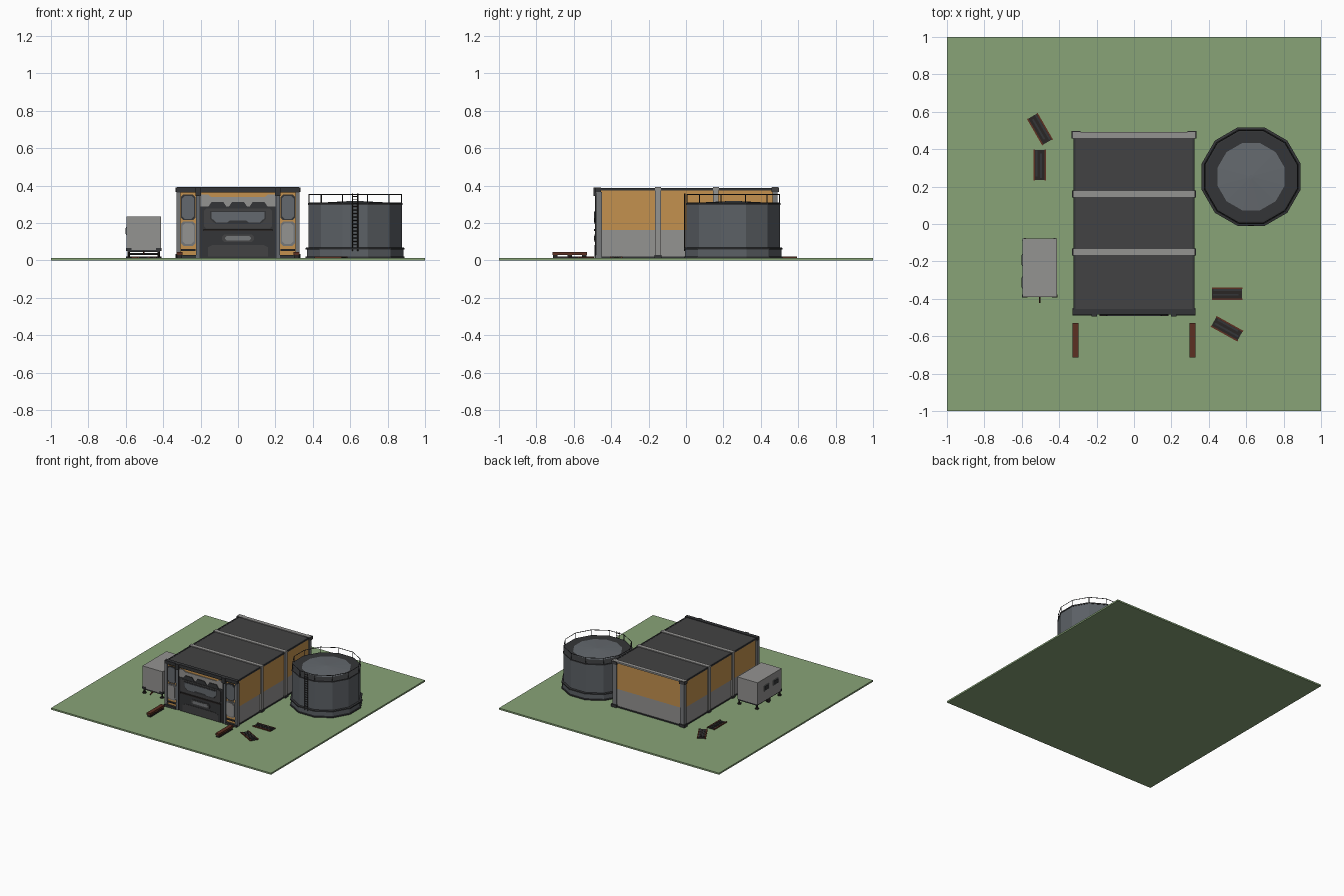
import bpy, bmesh, math, random
from mathutils import Vector, Matrix

if "Cube" in bpy.data.objects:
    bpy.data.objects.remove(bpy.data.objects["Cube"])

random.seed(4)
G = 0.013  # top of the ground slab


def material(name, r, g, b):
    m = bpy.data.materials.new(name)
    lin = [((c / 255 + 0.055) / 1.055) ** 2.4 for c in (r, g, b)]
    m.diffuse_color = (*lin, 1)
    m.use_nodes = True
    m.node_tree.nodes["Principled BSDF"].inputs["Base Color"].default_value = m.diffuse_color
    return m


GREEN = material("grass green", 136, 164, 119)
ORANGE = material("ochre orange", 196, 145, 78)
LIGHT = material("light grey", 148, 147, 145)
ROOF = material("roof charcoal", 66, 66, 67)
FRAME = material("dark frame", 52, 53, 55)
STEEL = material("steel grey", 100, 105, 110)
TANK = material("tank grey", 92, 97, 102)
MID = material("mid grey", 118, 120, 122)
RUST = material("rust brown", 92, 48, 34)
BLACK = material("sooty black", 42, 38, 37)


def finish(name, bm, mat, matrix=None):
    bmesh.ops.recalc_face_normals(bm, faces=bm.faces)
    me = bpy.data.meshes.new(name)
    bm.to_mesh(me)
    bm.free()
    me.materials.append(mat)
    ob = bpy.data.objects.new(name, me)
    bpy.context.collection.objects.link(ob)
    if matrix:
        ob.matrix_world = matrix
    return ob


def box(name, x, y, z, mat, matrix=None):
    """Box from (min, max) ranges."""
    bm = bmesh.new()
    c = Vector([(a[0] + a[1]) / 2 for a in (x, y, z)])
    s = [abs(a[1] - a[0]) for a in (x, y, z)]
    bmesh.ops.create_cube(bm, size=1, matrix=Matrix.Translation(c) @ Matrix.Diagonal((*s, 1)))
    return finish(name, bm, mat, matrix)


def plate(name, pts, y0, y1, mat):
    """Outline in x/z extruded along y."""
    bm = bmesh.new()
    f = bm.faces.new([bm.verts.new((x, y0, z)) for x, z in pts])
    r = bmesh.ops.extrude_face_region(bm, geom=[f])
    vs = [v for v in r["geom"] if isinstance(v, bmesh.types.BMVert)]
    bmesh.ops.translate(bm, verts=vs, vec=(0, y1 - y0, 0))
    return finish(name, bm, mat)


def chamfered(x0, x1, z0, z1, c):
    return [(x0 + c, z0), (x1 - c, z0), (x1, z0 + c), (x1, z1 - c),
            (x1 - c, z1), (x0 + c, z1), (x0, z1 - c), (x0, z0 + c)]


def rod(name, p, q, r, mat, sides=6):
    p, q = Vector(p), Vector(q)
    d = q - p
    m = Matrix.Translation((p + q) / 2) @ d.to_track_quat('Z', 'Y').to_matrix().to_4x4()
    bm = bmesh.new()
    bmesh.ops.create_cone(bm, cap_ends=True, segments=sides, radius1=r, radius2=r,
                          depth=d.length, matrix=m)
    return finish(name, bm, mat)


# Ground slab
box("ground_slab", (-1, 1), (-1, 1), (0, G), GREEN)

# Hall body: grey plinth, orange walls, dark roof
box("lower_walls", (-.316, .316), (-.465, .48), (G, .165), LIGHT)
box("upper_walls", (-.318, .318), (-.467, .482), (.163, .38), ORANGE)
box("roof", (-.321, .321), (-.472, .485), (.376, .385), ROOF)
for s in (-1, 1):
    box("wall_base_strip", (s * .31, s * .32), (-.465, .48), (G, .022), FRAME)
    for y in (-.15, .16):
        box("side_rib", (s * .30, s * .327), (y - .015, y + .015), (G, .39), LIGHT)
        box("rib_foot", (s * .30, s * .332), (y - .019, y + .019), (G, .03), FRAME)
    box("back_corner_post", (s * .29, s * .327), (.463, .49), (G, .385), MID)
    box("back_corner_cap", (s * .285, s * .334), (.458, .498), (.365, .39), ROOF)
    box("back_corner_foot", (s * .285, s * .334), (.458, .498), (G, .035), FRAME)
    box("roof_edge_trim", (s * .312, s * .323), (-.472, .485), (.374, .387), FRAME)
for y in (-.15, .16, .475):
    box("roof_band", (-.327, .327), (y - .016, y + .016), (.378, .391), LIGHT)
box("back_base_strip", (-.3, .3), (.475, .486), (G, .022), FRAME)

# Front facade: roof beam, pillars and their panels
box("front_beam", (-.329, .329), (-.485, -.455), (.363, .39), FRAME)
for s in (-1, 1):
    box("front_corner_post", (s * .308, s * .329), (-.482, -.45), (G, .365), MID)
    box("front_inner_post", (s * .2, s * .225), (-.484, -.46), (G, .365), STEEL)
    box("inner_post_trim", (s * .2, s * .206), (-.487, -.46), (G, .365), FRAME)
    box("inner_post_head", (s * .197, s * .226), (-.494, -.46), (.345, .39), FRAME)
    box("pillar_backing", (s * .22, s * .312), (-.472, -.46), (G, .365), ORANGE)
    x0, x1 = sorted((s * .227, s * .306))
    plate("upper_pillar_frame", chamfered(x0, x1, .215, .352, .014), -.479, -.465, FRAME)
    plate("upper_pillar_panel", chamfered(x0 + .007, x1 - .007, .222, .345, .014), -.482, -.47, STEEL)
    plate("lower_pillar_frame", chamfered(x0, x1, .078, .208, .014), -.480, -.465, MID)
    plate("lower_pillar_panel", chamfered(x0 + .009, x1 - .009, .088, .199, .014), -.485, -.47, LIGHT)
    box("pillar_sill", (x0, x1), (-.482, -.465), (.05, .06), FRAME)
    box("pillar_foot", (s * .225, s * .329), (-.49, -.46), (G, .03), FRAME)

# Scalloped fascia above the door
box("fascia_orange", (-.2, .2), (-.473, -.46), (.28, .365), ORANGE)
fascia = [(-.2, .275), (.2, .275), (.2, .352), (.16, .352), (.145, .34), (-.145, .34), (-.16, .352), (-.2, .352)]
plate("fascia_panel", fascia, -.479, -.465, LIGHT)
for x in (-.11, 0, .11):
    plate("fascia_scallop", [(x - .05, .285), (x + .05, .285), (x + .032, .312), (x - .032, .312)],
          -.484, -.47, FRAME)

# Rolling door
box("door_frame", (-.2, .2), (-.482, -.46), (G, .287), FRAME)
plate("door_upper_leaf", chamfered(-.182, .182, .17, .277, .012), -.486, -.47, ROOF)
plate("door_window_frame", [(-.15, .222), (-.12, .195), (.12, .195), (.15, .222), (.15, .265), (-.15, .265)],
      -.489, -.48, FRAME)
win = [(-.142, .226), (-.115, .202), (-.06, .202), (-.045, .212), (.045, .212), (.06, .202),
       (.115, .202), (.142, .226), (.142, .258), (-.142, .258)]
plate("door_window_plate", win, -.491, -.48, STEEL)
box("door_lower_leaf", (-.184, .184), (-.487, -.47), (.014, .163), FRAME)
box("door_split_lip", (-.184, .184), (-.491, -.47), (.158, .168), BLACK)
plate("door_handle_frame", chamfered(-.085, .085, .097, .138, .012), -.490, -.48, ROOF)
plate("door_handle_slot", chamfered(-.07, .07, .106, .13, .009), -.492, -.48, MID)
plate("door_bottom_panel", [(-.16, .02), (.16, .02), (.16, .07), (.135, .083), (-.135, .083), (-.16, .07)],
      -.490, -.48, ROOF)

# Storage tank: twelve-sided, flats facing the axes
CX, CY = .626, .253


def corner(apothem, k, z):
    r, a = apothem / math.cos(math.pi / 12), math.pi / 12 + k * math.pi / 6
    return (CX + r * math.cos(a), CY + r * math.sin(a), z)


def lathe(name, profile, mat):
    bm = bmesh.new()
    rings = [[bm.verts.new(corner(a, k, z)) for k in range(12)] for a, z in profile]
    for lo, hi in zip(rings, rings[1:]):
        for k in range(12):
            bm.faces.new((lo[k], lo[(k + 1) % 12], hi[(k + 1) % 12], hi[k]))
    bm.faces.new(rings[0])
    bm.faces.new(rings[-1])
    return finish(name, bm, mat)


lathe("tank_wall", [(.25, G), (.25, .305), (.236, .305)], TANK)
lathe("tank_roof", [(.236, .3), (.236, .306), (.01, .318)], STEEL)
lathe("tank_base", [(.258, G), (.258, .06)], TANK)
lathe("tank_base_lip", [(.264, .058), (.264, .067), (.25, .07)], FRAME)
lathe("tank_foot", [(.264, G), (.264, .02), (.258, .022)], FRAME)
lathe("tank_top_rim", [(.253, .297), (.253, .307), (.238, .309)], FRAME)
for k in range(12):
    rod("rail_post", corner(.247, k, .3), corner(.247, k, .354), .0028, FRAME, 4)
    rod("rail_top", corner(.247, k, .353), corner(.247, k + 1, .353), .0028, FRAME, 4)

# Ladder on the tank front
for s in (-1, 1):
    rod("ladder_stile", (CX + s * .014, -.007, .05), (CX + s * .014, -.007, .357), .003, BLACK, 4)
for i in range(16):
    z = .065 + i * .0185
    rod("ladder_rung", (CX - .014, -.007, z), (CX + .014, -.007, z), .0025, BLACK, 4)

# Trailer container
X0, X1, Y0, Y1 = -.596, -.412, -.39, -.078
box("trailer_body", (X0, X1), (Y0, Y1), (.055, .235), LIGHT)
box("trailer_chassis", (X0 + .005, X1 - .005), (Y0, Y1), (.045, .056), FRAME)
for x in (X0 + .012, X1 - .012):
    for y in (Y0 + .01, Y1 - .01):
        rod("trailer_leg", (x, y, G), (x, y, .055), .006, BLACK)
        rod("trailer_foot", (x, y, G), (x, y, .021), .014, BLACK, 8)
    rod("trailer_wheel", (x - .007, -.235, .034), (x + .007, -.235, .034), .021, BLACK, 12)
    box("trailer_corner_guard", (x - .014, x + .014), (Y0 - .004, Y0 + .014), (.05, .066), FRAME)
rod("trailer_axle", (X0 + .012, -.235, .034), (X1 - .012, -.235, .034), .005, FRAME)
rod("trailer_hitch", (-.504, Y0 + .02, .05), (-.504, -.42, .035), .006, RUST)
for y in (-.345, -.225):
    box("trailer_vent_frame", (X0 - .004, X0 + .01), (y, y + .065), (.135, .178), MID)
    box("trailer_vent", (X0 - .006, X0 + .01), (y + .005, y + .06), (.14, .173), FRAME)

# Low rusty barriers flanking the driveway
for s in (-1, 1):
    x = s * .313
    box("barrier_beam", (x - .016, x + .016), (-.715, -.53), (.03, .046), RUST)
    box("barrier_base", (x - .014, x + .014), (-.71, -.535), (G, .02), BLACK)
    for y in (-.70, -.622, -.545):
        box("barrier_block", (x - .011, x + .011), (y - .012, y + .012), (.018, .031), BLACK)

# Scrap pallets: rusty frame with uneven sooty slats
for cx, cy, deg in ((-.503, .507, -60), (-.503, .315, 90), (.498, -.372, 0), (.497, -.56, -29)):
    m = Matrix.Translation((cx, cy, G)) @ Matrix.Rotation(math.radians(deg), 4, 'Z')
    box("pallet_bed", (-.08, .08), (-.03, .03), (0, .004), BLACK, m)
    for y in (-.029, .029):
        box("pallet_rail", (-.082, .082), (y - .004, y + .004), (0, .008), RUST, m)
    for i in range(4):
        y = -.019 + i * .0125
        a, b = random.uniform(.055, .08), random.uniform(.055, .08)
        box("pallet_slat", (-a, b), (y - .005, y + .005), (.003, .008), FRAME if i % 2 else BLACK, m)
